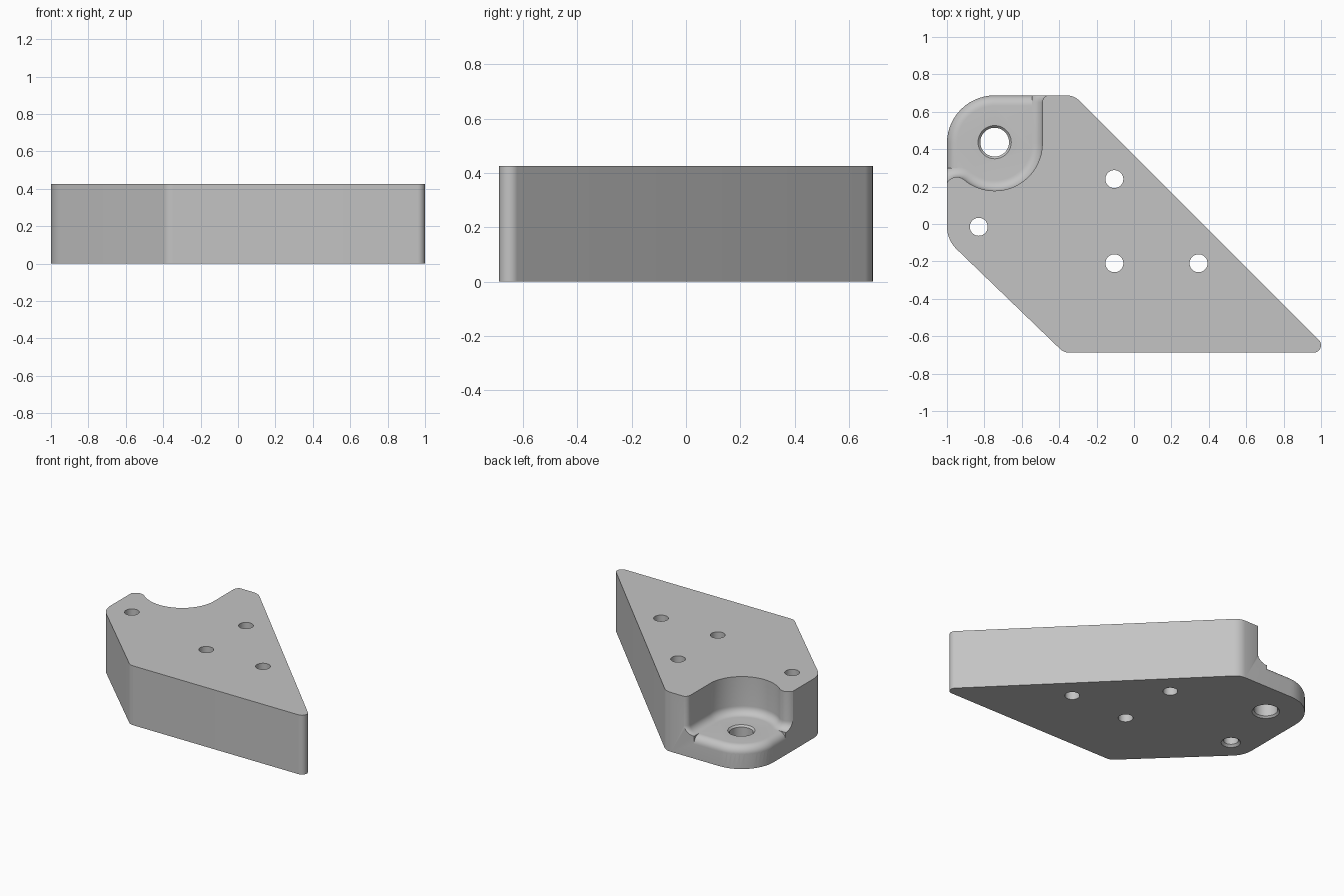
import bpy, bmesh
from math import sin, cos, pi, radians, atan2
from mathutils import Vector

cube = bpy.data.objects.get("Cube")
if cube:
    bpy.data.objects.remove(cube, do_unlink=True)

HEIGHT, FLOOR, FILLET = 0.425, 0.16, 0.055
BOSS = Vector((-0.745, 0.4325))      # centre of the rounded lug
BOSS_R = 0.255

grey = bpy.data.materials.new("plain_grey")
grey.use_nodes = True
grey.diffuse_color = (0.55, 0.55, 0.55, 1)
grey.node_tree.nodes["Principled BSDF"].inputs["Base Color"].default_value = grey.diffuse_color


def arc(center, r, a0, a1, n):
    """Points on an arc, angles in degrees."""
    angles = [radians(a0 + (a1 - a0) * i / n) for i in range(n + 1)]
    return [(center[0] + r * cos(a), center[1] + r * sin(a)) for a in angles]


def rounded(corners, n=14):
    """Polygon with a fillet radius on every corner."""
    pts = []
    for i, (x, y, r) in enumerate(corners):
        p = Vector((x, y))
        a = (Vector(corners[i - 1][:2]) - p).normalized()
        b = (Vector(corners[(i + 1) % len(corners)][:2]) - p).normalized()
        half = a.angle(b) / 2
        c = p + (a + b).normalized() * (r / sin(half))
        start = p + a * (r * cos(half) / sin(half)) - c
        end = p + b * (r * cos(half) / sin(half)) - c
        a0, a1 = atan2(start.y, start.x), atan2(end.y, end.x)
        sweep = (a1 - a0 + pi) % (2 * pi) - pi
        pts += arc(c, r, a0 * 180 / pi, (a0 + sweep) * 180 / pi, n)
    return pts


def loft(name, rings):
    """Closed solid through rings of equal point count."""
    bm = bmesh.new()
    loops = [[bm.verts.new(p) for p in ring] for ring in rings]
    n = len(loops[0])
    for lo, hi in zip(loops, loops[1:]):
        for i in range(n):
            j = (i + 1) % n
            bm.faces.new((lo[i], lo[j], hi[j], hi[i]))
    bm.faces.new(loops[0][::-1])
    bm.faces.new(loops[-1])
    bmesh.ops.recalc_face_normals(bm, faces=bm.faces)
    mesh = bpy.data.meshes.new(name)
    bm.to_mesh(mesh)
    bm.free()
    obj = bpy.data.objects.new(name, mesh)
    bpy.context.collection.objects.link(obj)
    mesh.materials.append(grey)
    return obj


def lift(points, z):
    return [(x, y, z) for x, y in points]


def cut(body, cutter):
    cutter.hide_render = True
    bpy.context.view_layer.objects.active = body
    mod = body.modifiers.new("cut", 'BOOLEAN')
    mod.operation, mod.solver, mod.object = 'DIFFERENCE', 'EXACT', cutter
    bpy.ops.object.modifier_apply(modifier=mod.name)
    bpy.data.objects.remove(cutter, do_unlink=True)


# Plate with rounded corners
outline = rounded([(-1, 0.6875, BOSS_R), (-1, -0.085, 0.17), (-0.375, -0.6875, 0.07),
                   (1.055, -0.6875, 0.039), (-0.32, 0.6875, 0.1)])
plate = loft("mounting_plate", [lift(outline, 0), lift(outline, HEIGHT)])


# Pocket above the lug, with a filleted foot along its wall
def pocket_ring(e):
    small = 0.06
    d = radians(-130)
    horn = BOSS + Vector((cos(d), sin(d))) * (BOSS_R + small)
    return (arc((-0.45, 0.65), 0.04 + e, 90, 180, 8)
            + arc(BOSS, BOSS_R - e, 0, -130, 32)
            + arc(horn, small + e, 50, 180, 14)[1:]
            + [(-1.3, horn.y), (-1.3, 1), (-0.45, 1)])


rings = []
for i in range(9):
    t = pi / 2 * i / 8
    rings.append(lift(pocket_ring(FILLET * (1 - sin(t))), FLOOR + FILLET * (1 - cos(t))))
rings.append(lift(pocket_ring(0), HEIGHT + 0.1))
cut(plate, loft("pocket_cutter", rings))

# Rounded outer lip of the lug
profile = [(-FILLET + FILLET * cos(pi / 2 * i / 8), FLOOR - FILLET + FILLET * sin(pi / 2 * i / 8))
           for i in range(9)]
profile += [(-FILLET, FLOOR + 0.02), (0.05, FLOOR + 0.02), (0.05, FLOOR - FILLET)]
stations = [((-0.545, BOSS.y), 90)]
stations += [(BOSS, 90 + 90 * i / 24) for i in range(25)]
stations += [((BOSS.x, 0.3), 180)]
cut(plate, loft("lip_cutter", [
    [(c[0] + (BOSS_R + u) * cos(radians(a)), c[1] + (BOSS_R + u) * sin(radians(a)), z)
     for u, z in profile] for c, a in stations]))


# Holes, some chamfered
def hole(x, y, r, bottom=0, top=0, top_z=HEIGHT):
    steps = [(r + bottom + 0.01 * bool(bottom), -0.01), (r, bottom or 0.01),
             (r, top_z - top), (r + top + 0.02 * bool(top), top_z + 0.02)]
    cut(plate, loft("hole_cutter", [lift(arc((x, y), rad, 0, 350, 35), z) for rad, z in steps]))


hole(BOSS.x, BOSS.y + 0.005, 0.077, 0.012, 0.012, FLOOR)
hole(-0.83, -0.015, 0.048, 0.015)
for x, y in [(-0.105, 0.24), (-0.105, -0.21), (0.345, -0.21)]:
    hole(x, y, 0.048)

# Smooth shading with crisp edges
bpy.ops.object.select_all(action='DESELECT')
plate.select_set(True)
bpy.context.view_layer.objects.active = plate
bpy.ops.object.shade_smooth_by_angle(angle=radians(30))
